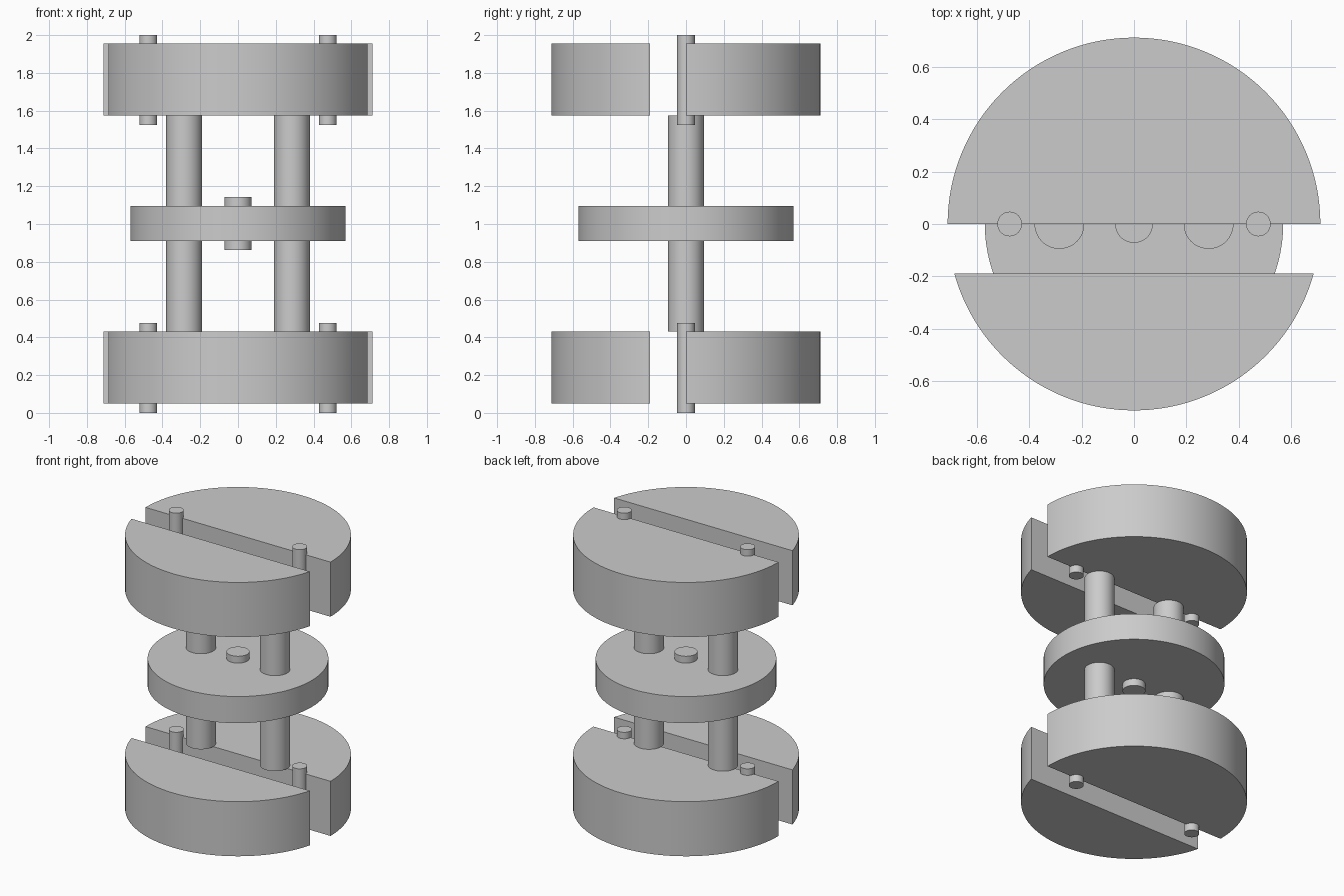
import bpy
import bmesh
import math

cube = bpy.data.objects.get("Cube")
if cube:
    bpy.data.objects.remove(cube, do_unlink=True)

# Single plain grey
grey = bpy.data.materials.new("plain grey")
grey.use_nodes = True
COLOUR = (0.6, 0.6, 0.6, 1)
grey.diffuse_color = COLOUR
grey.node_tree.nodes["Principled BSDF"].inputs["Base Color"].default_value = COLOUR


def prism(name, outline, z0, z1):
    """Extrude a closed xy outline from z0 up to z1."""
    bm = bmesh.new()
    face = bm.faces.new([bm.verts.new((x, y, z0)) for x, y in outline])
    result = bmesh.ops.extrude_face_region(bm, geom=[face])
    top = [v for v in result["geom"] if isinstance(v, bmesh.types.BMVert)]
    bmesh.ops.translate(bm, verts=top, vec=(0, 0, z1 - z0))
    bmesh.ops.recalc_face_normals(bm, faces=bm.faces)
    mesh = bpy.data.meshes.new(name)
    bm.to_mesh(mesh)
    bm.free()
    mesh.materials.append(grey)
    obj = bpy.data.objects.new(name, mesh)
    bpy.context.collection.objects.link(obj)
    bpy.ops.object.select_all(action="DESELECT")
    obj.select_set(True)
    bpy.context.view_layer.objects.active = obj
    bpy.ops.object.shade_smooth_by_angle(angle=math.radians(30))
    return obj


def arc(radius, start, end, steps):
    return [(radius * math.cos(start + (end - start) * i / steps),
             radius * math.sin(start + (end - start) * i / steps))
            for i in range(steps + 1)]


def cylinder(name, x, radius, z0, z1, steps=48):
    circle = arc(radius, 0, math.tau, steps)[:-1]
    return prism(name, [(x + px, py) for px, py in circle], z0, z1)


# Split end discs: a back half and a smaller front segment with a slot between
DISC_R = 0.712
SLOT = 0.19
slot_angle = math.asin(SLOT / DISC_R)
for label, z0 in (("lower", 0.05), ("upper", 1.575)):
    z1 = z0 + 0.38
    prism(label + "_disc_back", arc(DISC_R, 0, math.pi, 64), z0, z1)
    prism(label + "_disc_front",
          arc(DISC_R, math.pi + slot_angle, math.tau - slot_angle, 64), z0, z1)
    # Thin pins along the slot wall
    for side, x in (("left", 0.475), ("right", -0.475)):
        cylinder(f"{label}_pin_{side}", x, 0.047, z0 - 0.05, z1 + 0.045)

# Middle disc with its axle
cylinder("middle_disc", 0, 0.57, 0.91, 1.095, 96)
cylinder("middle_axle", 0, 0.072, 0.862, 1.143)

# Columns joining the discs
for side, x in (("left", 0.285), ("right", -0.285)):
    cylinder("column_" + side, x, 0.095, 0.43, 1.575)
